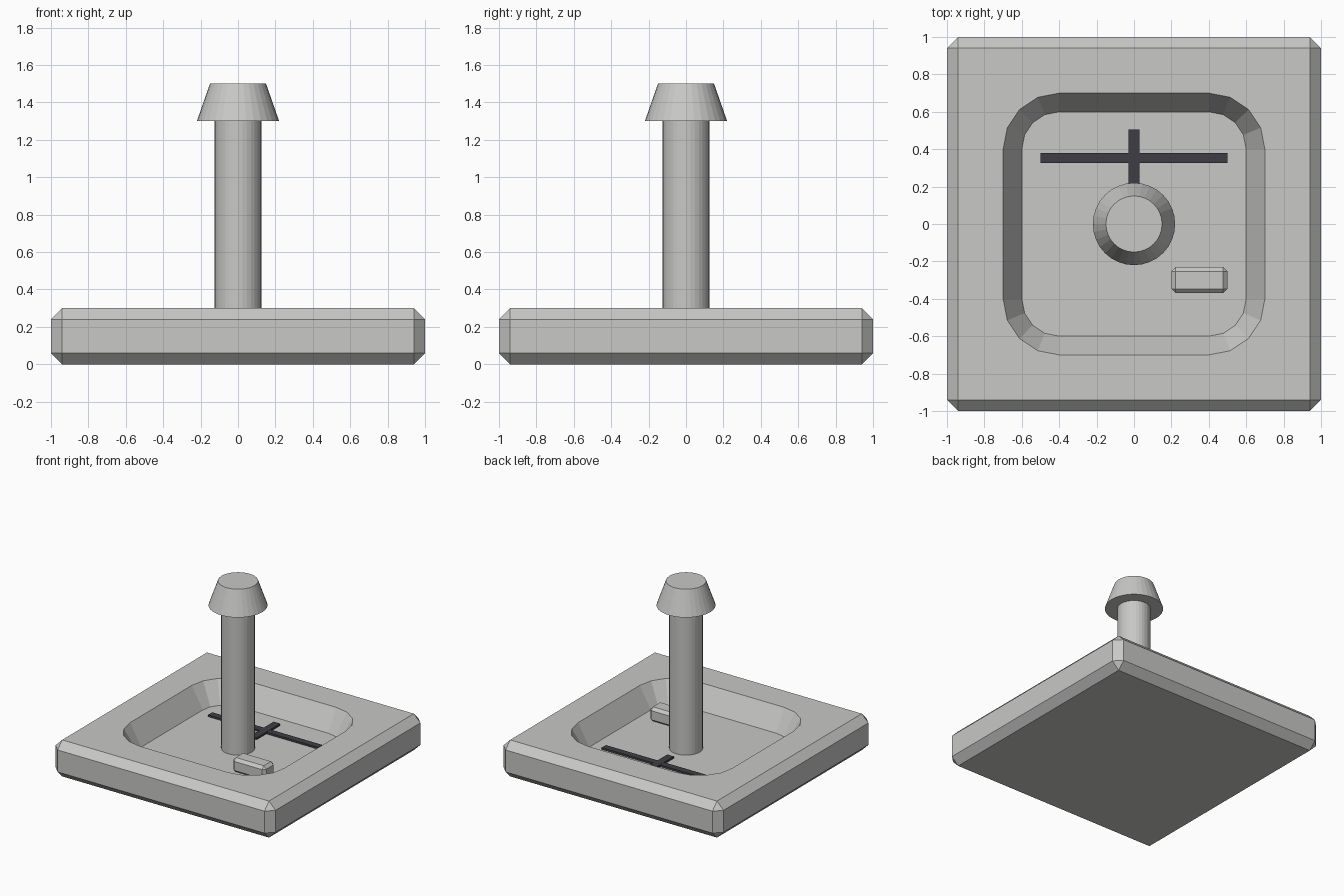
import bpy
import bmesh
from math import cos, sin, pi

if "Cube" in bpy.data.objects:
    bpy.data.objects.remove(bpy.data.objects["Cube"])

TOP, FLOOR = 0.3, 0.125


def material(name, rgb):
    mat = bpy.data.materials.new(name)
    mat.use_nodes = True
    mat.diffuse_color = (*rgb, 1)
    mat.node_tree.nodes["Principled BSDF"].inputs["Base Color"].default_value = (*rgb, 1)
    return mat


grey = material("light grey", (0.58, 0.58, 0.57))
dark = material("charcoal", (0.05, 0.047, 0.058))


def add_object(name, bm, mat):
    bmesh.ops.recalc_face_normals(bm, faces=bm.faces[:])
    mesh = bpy.data.meshes.new(name)
    bm.to_mesh(mesh)
    bm.free()
    mesh.materials.append(mat)
    obj = bpy.data.objects.new(name, mesh)
    bpy.context.collection.objects.link(obj)
    return obj


def block(name, low, high, mat, chamfer=0):
    """Box between two corners, with optional flat chamfers."""
    bm = bmesh.new()
    bmesh.ops.create_cube(bm, size=1)
    for v in bm.verts:
        for i in range(3):
            v.co[i] = low[i] if v.co[i] < 0 else high[i]
    if chamfer:
        bmesh.ops.bevel(bm, geom=bm.edges[:], offset=chamfer, segments=1,
                        affect="EDGES", profile=0.5)
    return add_object(name, bm, mat)


def loft(name, rings, mat):
    """Closed solid through a stack of matching point rings."""
    bm = bmesh.new()
    loops = [[bm.verts.new(p) for p in ring] for ring in rings]
    for a, b in zip(loops, loops[1:]):
        for i in range(len(a)):
            j = (i + 1) % len(a)
            bm.faces.new((a[i], a[j], b[j], b[i]))
    bm.faces.new(loops[0])
    bm.faces.new(loops[-1])
    return add_object(name, bm, mat)


def rounded_square(half, z, straight=0.4, steps=4):
    r = half - straight
    points = []
    for q, (sx, sy) in enumerate(((1, 1), (-1, 1), (-1, -1), (1, -1))):
        for k in range(steps + 1):
            a = (q + k / steps) * pi / 2
            points.append((sx * straight + r * cos(a), sy * straight + r * sin(a), z))
    return points


def circle(r, z, sides=32):
    return [(r * cos(2 * pi * i / sides), r * sin(2 * pi * i / sides), z) for i in range(sides)]


# Chamfered base with a sloping rounded recess
base = block("base", (-1, -1, 0), (1, 1, TOP), grey, 0.06)
slope = 0.1 / (TOP - FLOOR)
cutter = loft("recess_cutter", [rounded_square(0.6, FLOOR),
                                rounded_square(0.7 + slope * 0.1, TOP + 0.1)], grey)
cutter.hide_render = True
cut = base.modifiers.new("recess", "BOOLEAN")
cut.operation = "DIFFERENCE"
cut.solver = "EXACT"
cut.object = cutter
bpy.context.view_layer.objects.active = base
bpy.ops.object.modifier_apply(modifier=cut.name)
bpy.data.objects.remove(cutter)

# Pillar and tapered cap
loft("pillar", [circle(0.125, FLOOR - 0.02), circle(0.125, 1.31)], grey)
loft("cap", [circle(0.22, 1.3), circle(0.15, 1.5)], grey)

# Small chamfered block on the recess floor
block("small_block", (0.2, -0.37, FLOOR - 0.005), (0.5, -0.23, 0.24), grey, 0.023)

# Dark crossed strips on the recess floor
block("long_strip", (-0.5, 0.325, FLOOR - 0.02), (0.5, 0.38, 0.14), dark)
block("short_strip", (-0.03, 0.2, FLOOR - 0.02), (0.03, 0.505, 0.141), dark)
